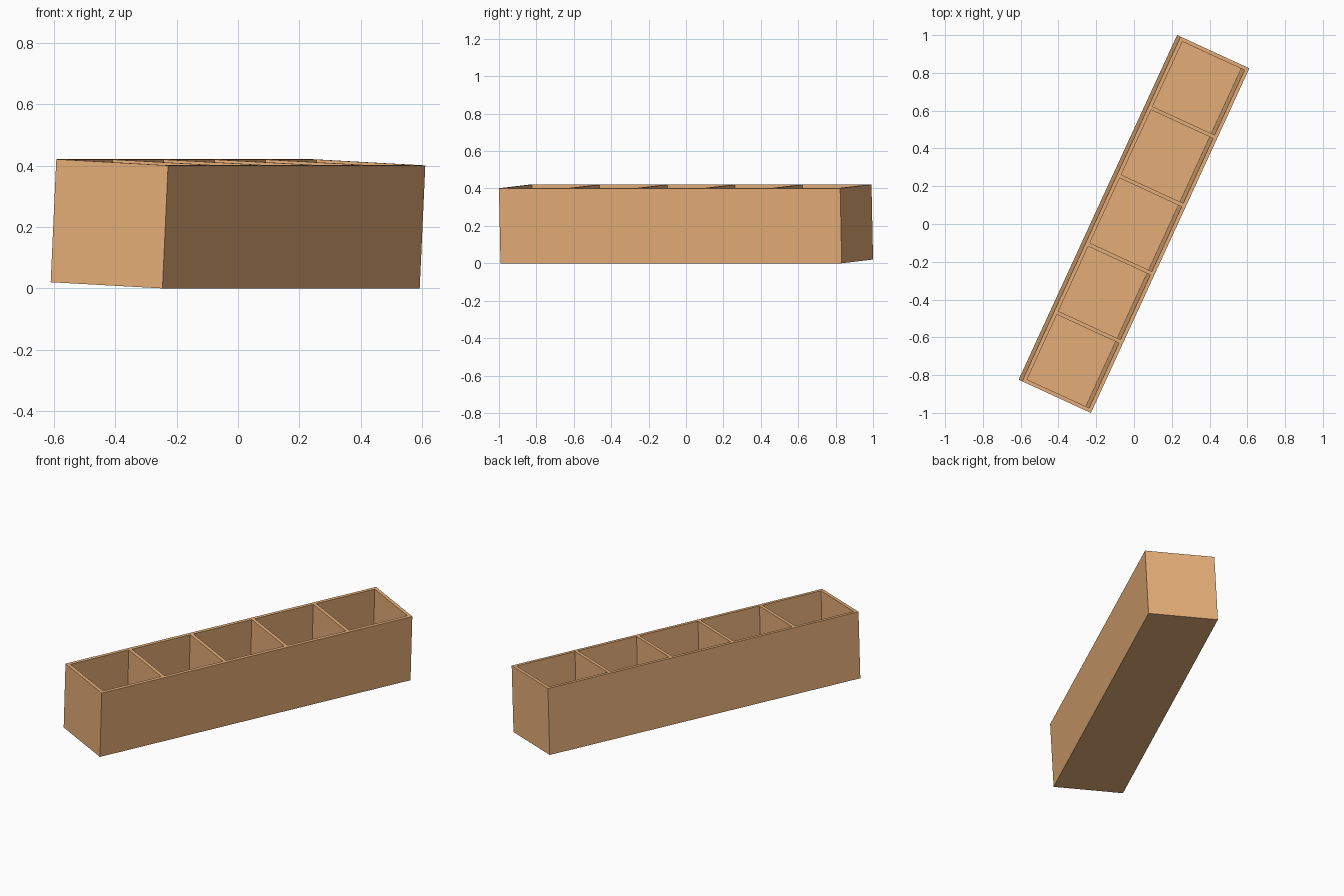
import bpy, bmesh, math
from mathutils import Matrix, Vector

if "Cube" in bpy.data.objects:
    bpy.data.objects.remove(bpy.data.objects["Cube"])

L, W, H, T, CELLS = 2.008, 0.4016, 0.4016, 0.02, 5
YAW, TILT = math.radians(65.3), math.radians(2.87)
cell = (L - T * (CELLS + 1)) / CELLS

# solid block
bm = bmesh.new()
bmesh.ops.create_cube(bm, size=1, matrix=Matrix.Diagonal((L, W, H, 1)))


def cut(co, no):
    bmesh.ops.bisect_plane(bm, geom=bm.verts[:] + bm.edges[:] + bm.faces[:],
                           plane_co=co, plane_no=no)


# wall and divider lines
centres = [-L / 2 + T + cell / 2 + i * (cell + T) for i in range(CELLS)]
for c in centres:
    for s in (-1, 1):
        cut(Vector((c + s * cell / 2, 0, 0)), Vector((1, 0, 0)))
for s in (-1, 1):
    cut(Vector((0, s * (W / 2 - T), 0)), Vector((0, 1, 0)))

# sink each compartment down to the floor thickness
wells = []
for f in bm.faces:
    m = f.calc_center_median()
    if f.normal.z > 0.9 and abs(m.y) < 0.01 and any(abs(m.x - c) < 0.01 for c in centres):
        wells.append(f)
res = bmesh.ops.extrude_discrete_faces(bm, faces=wells)
for f in res["faces"]:
    bmesh.ops.translate(bm, verts=f.verts[:], vec=(0, 0, T - H))
bmesh.ops.recalc_face_normals(bm, faces=bm.faces[:])

# turned in plan, tipped slightly about its long axis, resting on z = 0
bm.transform(Matrix.Rotation(YAW, 4, 'Z') @ Matrix.Rotation(TILT, 4, 'X'))
bmesh.ops.translate(bm, verts=bm.verts[:], vec=(0, 0, -min(v.co.z for v in bm.verts)))

mesh = bpy.data.meshes.new("compartment_tray")
bm.to_mesh(mesh)
bm.free()
tray = bpy.data.objects.new("compartment_tray", mesh)
bpy.context.collection.objects.link(tray)

mat = bpy.data.materials.new("orange_brown")
mat.diffuse_color = (0.8, 0.43, 0.19, 1)
mat.use_nodes = True
mat.node_tree.nodes["Principled BSDF"].inputs["Base Color"].default_value = mat.diffuse_color
mesh.materials.append(mat)
